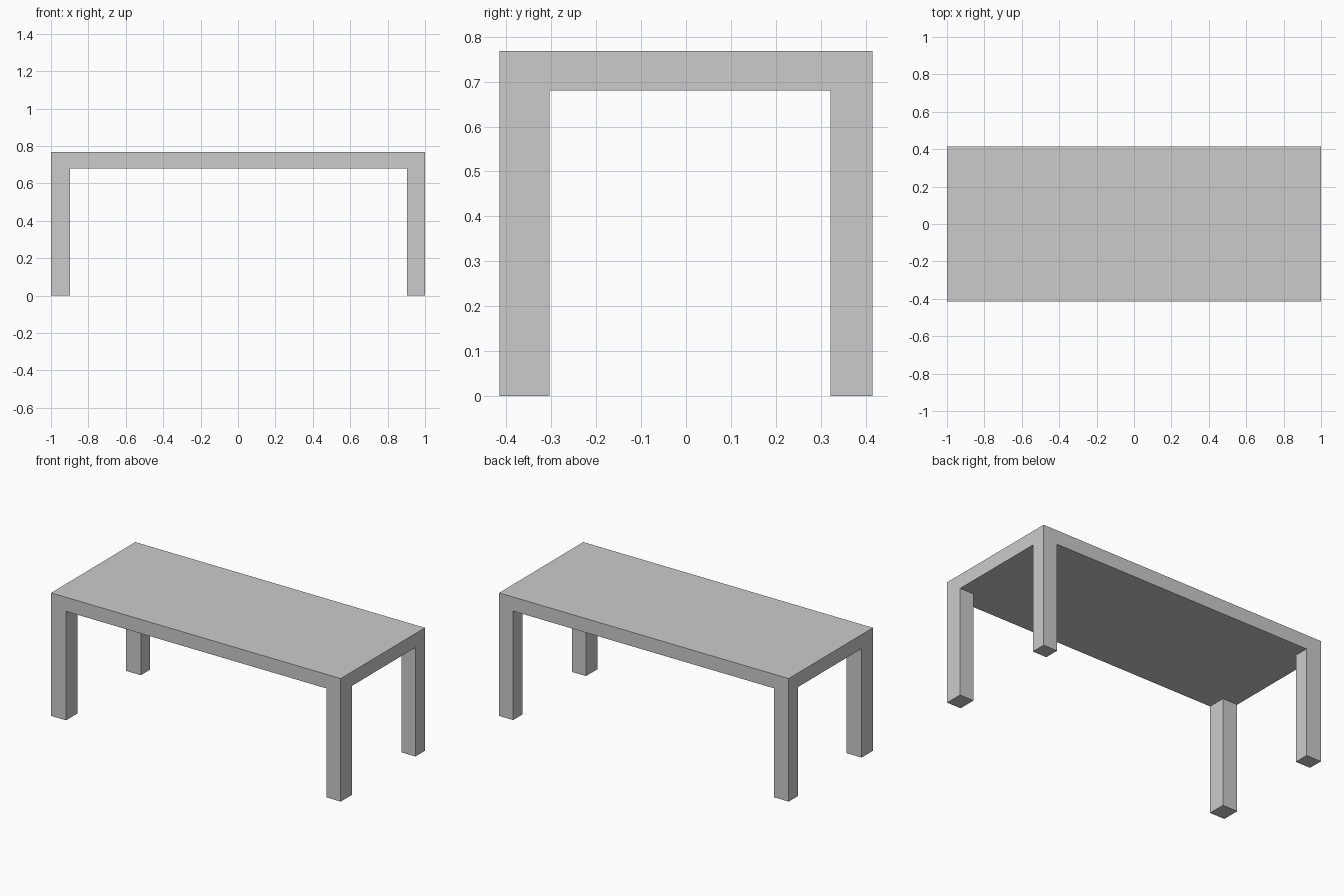
import bpy, bmesh

if "Cube" in bpy.data.objects:
    bpy.data.objects.remove(bpy.data.objects["Cube"])

# Grid lines that separate the leg corners from the span between them
XS = [-1.0, -0.897, 0.903, 1.0]
YS = [-0.415, -0.304, 0.322, 0.415]
UNDERSIDE, TOP = 0.68, 0.768

bm = bmesh.new()

# Underside of the slab as a 3 x 3 grid of faces
verts = [[bm.verts.new((x, y, UNDERSIDE)) for y in YS] for x in XS]
cells = {}
for i in range(3):
    for j in range(3):
        cells[i, j] = bm.faces.new((verts[i][j], verts[i][j + 1],
                                    verts[i + 1][j + 1], verts[i + 1][j]))


def extrude(faces, z, keep):
    """Extrude faces vertically to height z."""
    result = bmesh.ops.extrude_face_region(bm, geom=faces, use_keep_orig=keep)
    for v in result["geom"]:
        if isinstance(v, bmesh.types.BMVert):
            v.co.z = z


# Table top: thicken the grid upwards, keeping the underside
extrude(list(cells.values()), TOP, True)

# Legs: pull the four corner cells down to the floor
for i in (0, 2):
    for j in (0, 2):
        corner = cells[i, j]
        extrude([corner], 0.0, False)
        if corner.is_valid:
            bm.faces.remove(corner)

# Merge the flat grid faces into clean panels
bmesh.ops.recalc_face_normals(bm, faces=bm.faces)
bmesh.ops.dissolve_limit(bm, angle_limit=0.01, verts=bm.verts, edges=bm.edges)

mesh = bpy.data.meshes.new("table")
bm.to_mesh(mesh)
bm.free()
bpy.context.collection.objects.link(bpy.data.objects.new("table", mesh))
